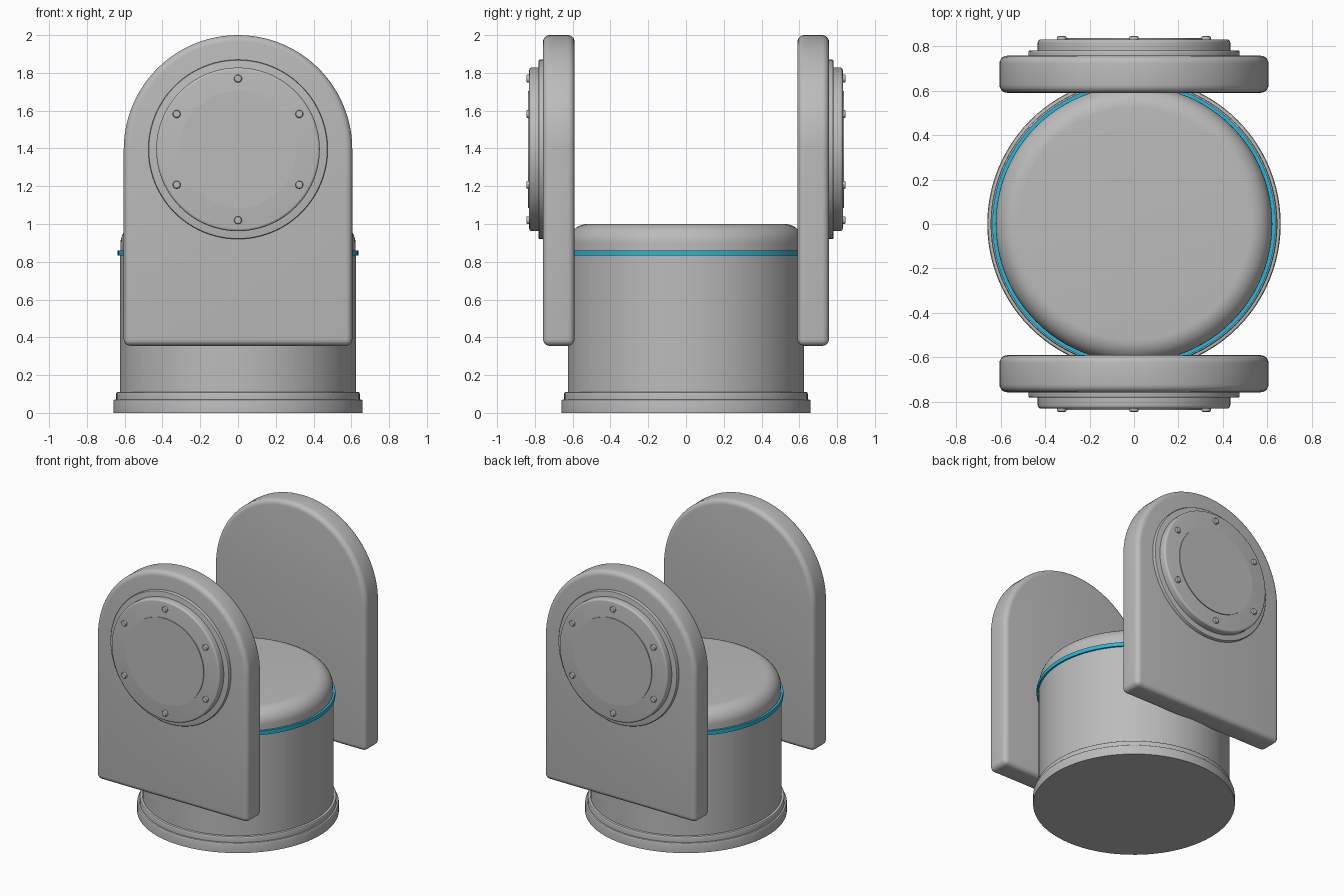
import bpy, bmesh
from math import sin, cos, pi, radians
from mathutils import Matrix, Vector

cube = bpy.data.objects.get("Cube")
if cube:
    bpy.data.objects.remove(cube, do_unlink=True)


def make_material(name, rgb):
    mat = bpy.data.materials.new(name)
    mat.use_nodes = True
    mat.diffuse_color = (*rgb, 1)
    mat.node_tree.nodes["Principled BSDF"].inputs["Base Color"].default_value = (*rgb, 1)
    return mat


GREY = make_material("light_grey", (0.5, 0.5, 0.5))
BLUE = make_material("bright_blue", (0.02, 0.47, 0.7))


def finish(name, bm, mat, matrix=None):
    if matrix:
        bm.transform(matrix)
    bmesh.ops.recalc_face_normals(bm, faces=bm.faces)
    mesh = bpy.data.meshes.new(name)
    bm.to_mesh(mesh)
    bm.free()
    mesh.materials.append(mat)
    obj = bpy.data.objects.new(name, mesh)
    bpy.context.collection.objects.link(obj)
    bpy.ops.object.select_all(action="DESELECT")
    obj.select_set(True)
    bpy.context.view_layer.objects.active = obj
    bpy.ops.object.shade_smooth_by_angle(angle=radians(30))
    return obj


def rounded(radius, low, high, round_r, steps=8):
    """Half profile of a disc whose top rim is rounded."""
    arc = [(radius - round_r + round_r * cos(a), high - round_r + round_r * sin(a))
           for a in (pi / 2 * i / steps for i in range(steps + 1))]
    return [(radius, low)] + arc


def lathe(name, profile, mat, matrix=None, sides=96):
    """Stack rings along z and cap both ends."""
    bm = bmesh.new()
    rings = [[bm.verts.new((r * cos(2 * pi * i / sides), r * sin(2 * pi * i / sides), z))
              for i in range(sides)] for r, z in profile]
    for a, b in zip(rings, rings[1:]):
        for i in range(sides):
            j = (i + 1) % sides
            bm.faces.new((a[i], a[j], b[j], b[i]))
    bm.faces.new(rings[0][::-1])
    bm.faces.new(rings[-1])
    return finish(name, bm, mat, matrix)


# Stepped base, drum, coloured band and rounded cap
lathe("base_plinth", rounded(0.66, 0, 0.07, 0.008, 3), GREY)
lathe("base_step", rounded(0.645, 0.07, 0.11, 0.008, 3), GREY)
lathe("drum", [(0.625, 0.1), (0.625, 0.845)], GREY)
lathe("accent_band", [(0.637, 0.833), (0.637, 0.861)], BLUE)
lathe("drum_cap", rounded(0.622, 0.85, 1.0, 0.1, 10), GREY)

HALF, BOTTOM, PIVOT = 0.605, 0.355, 1.395
INNER, OUTER, EDGE = 0.59, 0.757, 0.035


def side_plate(name, turn):
    """Arched slab with softened edges."""
    outline = [(-HALF, BOTTOM), (HALF, BOTTOM)]
    outline += [(HALF * cos(pi * i / 48), PIVOT + HALF * sin(pi * i / 48)) for i in range(49)]
    bm = bmesh.new()
    face = bm.faces.new([bm.verts.new((x, -OUTER, z)) for x, z in outline])
    extruded = bmesh.ops.extrude_face_region(bm, geom=[face])["geom"]
    bmesh.ops.translate(bm, vec=(0, OUTER - INNER, 0),
                        verts=[v for v in extruded if isinstance(v, bmesh.types.BMVert)])
    bmesh.ops.recalc_face_normals(bm, faces=bm.faces)
    sharp = [e for e in bm.edges if e.calc_face_angle(0) > radians(30)]
    bmesh.ops.bevel(bm, geom=sharp, offset=EDGE, offset_type="OFFSET", segments=5,
                    profile=0.5, affect="EDGES", clamp_overlap=True)
    finish(name, bm, GREY, turn)


# Each arm carries a stepped round hub with six bolts
for side, angle in (("front", 0), ("back", pi)):
    turn = Matrix.Rotation(angle, 4, "Z")
    side_plate(side + "_arm", turn)
    hub = turn @ Matrix.Translation((0, 0, PIVOT)) @ Matrix.Rotation(pi / 2, 4, "X")
    lathe(side + "_hub_ring", rounded(0.475, OUTER - 0.01, 0.78, 0.006, 3), GREY, hub)
    lathe(side + "_hub_disc", rounded(0.433, 0.77, 0.83, 0.014, 4), GREY, hub)
    lathe(side + "_hub_cover", [(0.31, 0.82), (0.31, 0.836)], GREY, hub, 64)
    for k in range(6):
        a = pi / 2 + k * pi / 3
        spot = hub @ Matrix.Translation(Vector((0.375 * cos(a), 0.375 * sin(a), 0)))
        lathe(f"{side}_bolt_{k + 1}", rounded(0.021, 0.82, 0.845, 0.007, 3), GREY, spot, 20)
